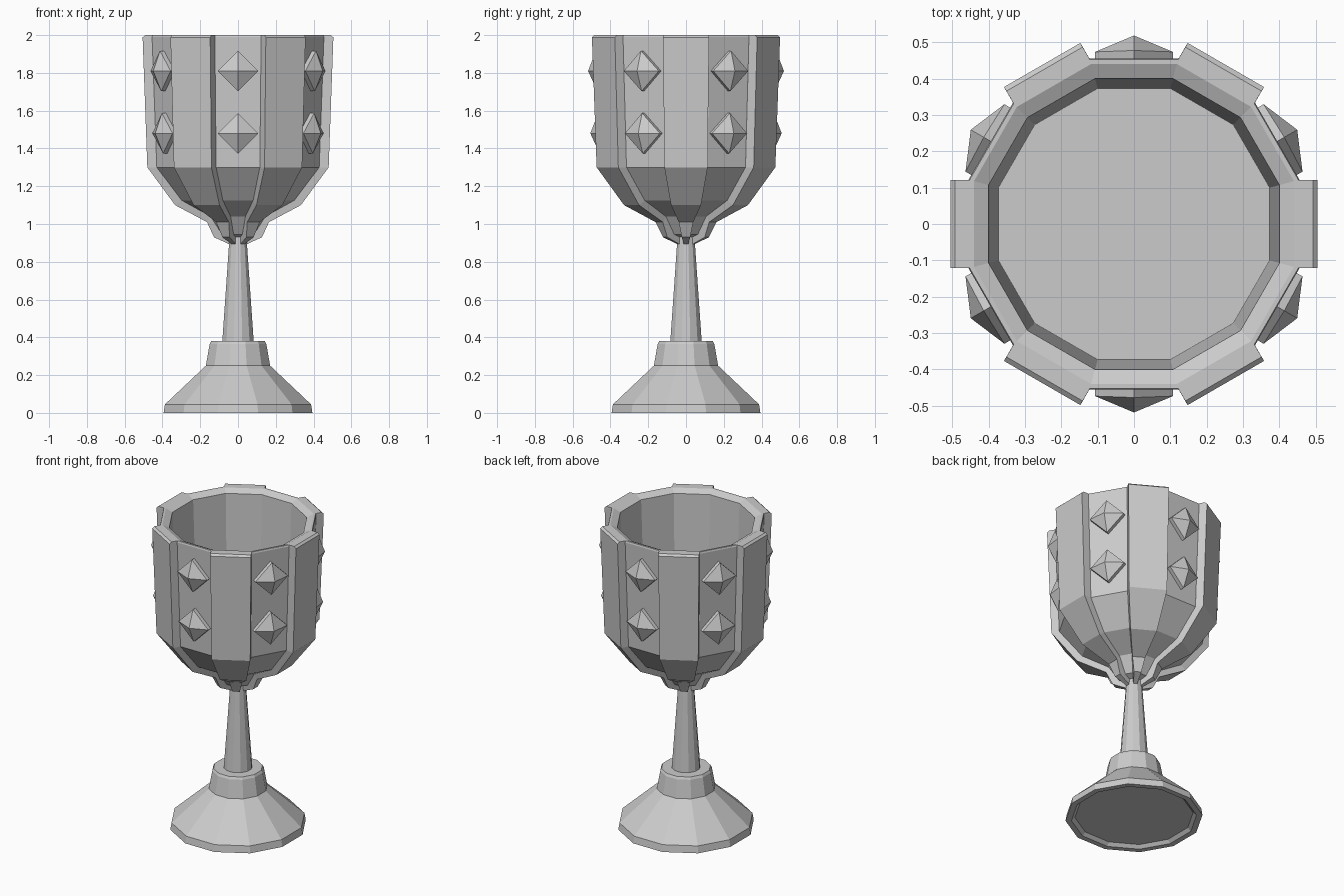
import bpy, bmesh
from math import cos, sin, tan, radians, pi

if "Cube" in bpy.data.objects:
    bpy.data.objects.remove(bpy.data.objects["Cube"])

SIDES = 12
T = tan(pi / SIDES)          # half face width per unit of apothem


def finish(bm, name):
    bmesh.ops.recalc_face_normals(bm, faces=bm.faces)
    mesh = bpy.data.meshes.new(name)
    bm.to_mesh(mesh)
    bm.free()
    ob = bpy.data.objects.new(name, mesh)
    bpy.context.collection.objects.link(ob)
    return ob


def lathe(name, profile):
    """12-sided turned solid; profile = (apothem, z), capped at both ends."""
    bm = bmesh.new()
    rings = []
    for r, z in profile:
        R = r / cos(pi / SIDES)
        rings.append([bm.verts.new((R * cos((i + .5) * 2 * pi / SIDES),
                                    R * sin((i + .5) * 2 * pi / SIDES), z))
                      for i in range(SIDES)])
    for a, b in zip(rings, rings[1:]):
        for i in range(SIDES):
            j = (i + 1) % SIDES
            bm.faces.new((a[i], a[j], b[j], b[i]))
    bm.faces.new(rings[0])
    bm.faces.new(rings[-1])
    return finish(bm, name)


# Foot, stem, bowl outside, rim and bowl inside in one profile
lathe("goblet_body", [
    (.34, .02), (.36, 0), (.394, 0), (.387, .045), (.17, .25), (.15, .365),
    (.142, .38), (.083, .38), (.045, .93), (.085, .945), (.145, 1.04),
    (.298, 1.125), (.43, 1.30), (.455, 1.99), (.452, 2.0), (.44, 2.0),
    (.40, 1.98), (.373, 1.30)])

# Raised panels: outer profile and matching wall profile
OUTER = [(.492, 2.0), (.505, 1.988), (.48, 1.30), (.333, 1.10),
         (.164, 1.01), (.127, .93), (.04, .89)]
WALL = [(.44, 2.0), (.453, 1.988), (.428, 1.30), (.296, 1.125),
        (.143, 1.04), (.083, .945), (.04, .93)]


def panel(angle):
    bm = bmesh.new()
    c, s = cos(angle), sin(angle)
    rows = []
    for (ro, zo), (ri, zi) in zip(OUTER, WALL):
        w = max(ri, .452 if zo > 1.9 else 0) * T
        rows.append([bm.verts.new((r * c - t * s, r * s + t * c, z))
                     for r, t, z in ((ro, -w, zo), (ro, w, zo),
                                     (ri, w, zi), (ri, -w, zi))])
    for a, b in zip(rows, rows[1:]):
        for i in range(4):
            j = (i + 1) % 4
            bm.faces.new((a[i], a[j], b[j], b[i]))
    bm.faces.new(rows[0])
    bm.faces.new(rows[-1])
    finish(bm, "raised_panel")


def stud(angle, z0, size=.107):
    """Diamond-shaped plate with a pointed front, leaning with the wall."""
    bm = bmesh.new()
    c, s = cos(angle), sin(angle)
    wall = .43 + (z0 - 1.3) * .036

    def vert(out, t, dz):
        r = wall + out + dz * .036
        return bm.verts.new((r * c - t * s, r * s + t * c, z0 + dz))
    corners = ((size, 0), (0, size), (-size, 0), (0, -size))
    back = [vert(-.01, t, dz) for t, dz in corners]
    belt = [vert(.025, t, dz) for t, dz in corners]
    tip = vert(.07, 0, 0)
    bm.faces.new(back)
    for i in range(4):
        j = (i + 1) % 4
        bm.faces.new((back[i], back[j], belt[j], belt[i]))
        bm.faces.new((belt[i], belt[j], tip))
    finish(bm, "diamond_stud")


# Panels and studs alternate around the bowl
for k in range(6):
    panel(radians(60 * k))
    for z in (1.81, 1.48):
        stud(radians(60 * k + 30), z)
